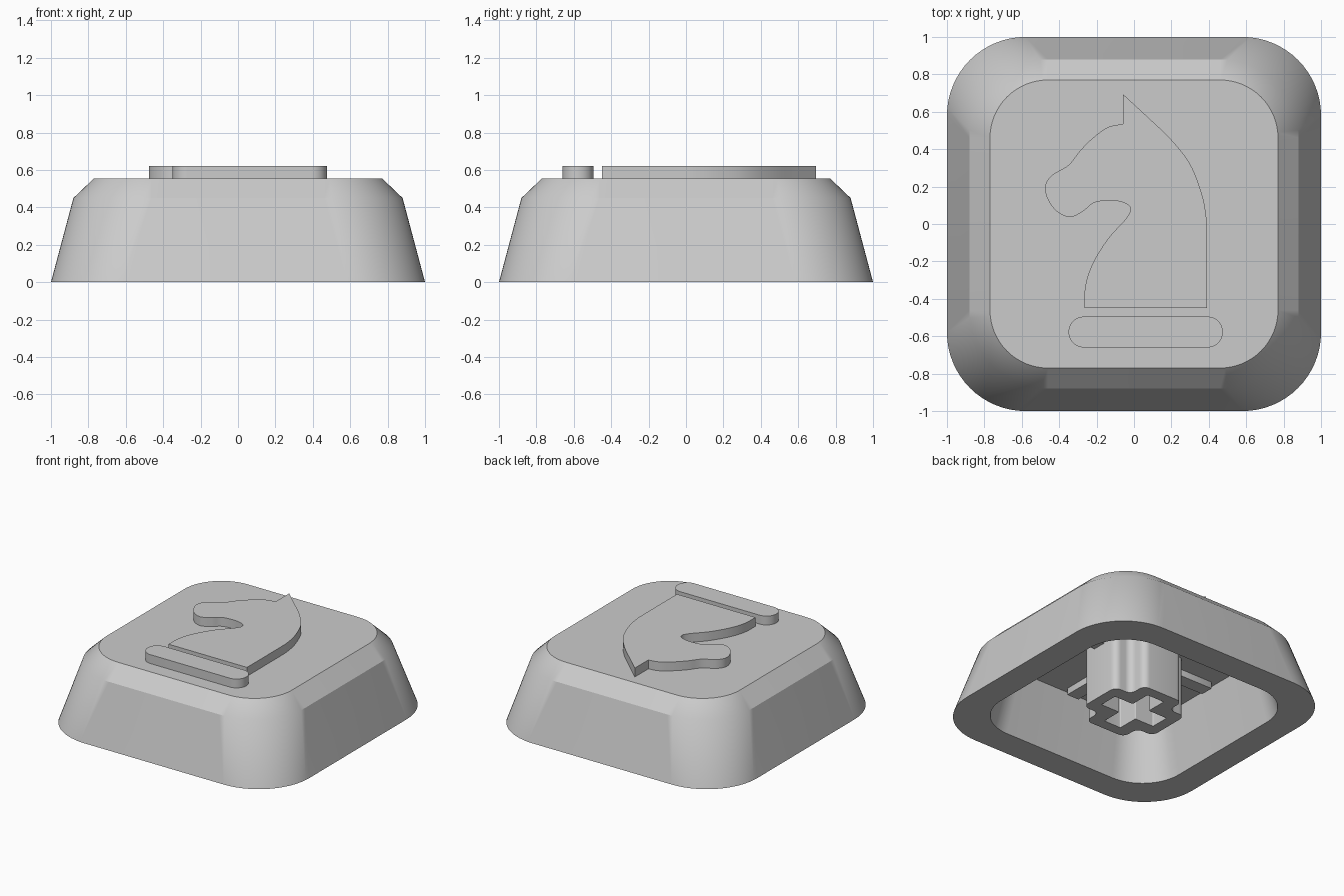
import bpy, bmesh, math
from mathutils import Vector

old = bpy.data.objects.get("Cube")
if old:
    bpy.data.objects.remove(old, do_unlink=True)

grey = bpy.data.materials.new("plain grey")
grey.use_nodes = True
COLOR = (0.6, 0.6, 0.6, 1)
grey.diffuse_color = COLOR
grey.node_tree.nodes["Principled BSDF"].inputs["Base Color"].default_value = COLOR


def fillet(corners, r, n):
    """Outline with every right-angled corner replaced by an arc."""
    pts = []
    for i, c in enumerate(corners):
        p = Vector(c)
        d1 = (Vector(corners[i - 1]) - p).normalized()
        d2 = (Vector(corners[(i + 1) % len(corners)]) - p).normalized()
        for k in range(n + 1):
            t = math.pi / 2 * k / n
            pts.append(p + r * (d1 + d2) - r * (d2 * math.cos(t) + d1 * math.sin(t)))
    return pts


def rect(x0, x1, y0, y1, r, n=16):
    return fillet([(x0, y0), (x1, y0), (x1, y1), (x0, y1)], r, n)


def square(h, r):
    return rect(-h, h, -h, h, r)


def plus(a, w, r):
    """Plus-shaped outline with arm reach a and arm half width w."""
    quarter = [(a, -w), (a, w), (w, w)]
    corners = []
    for k in range(4):
        c, s = round(math.cos(k * math.pi / 2)), round(math.sin(k * math.pi / 2))
        corners += [(x * c - y * s, x * s + y * c) for x, y in quarter]
    return fillet(corners, r, 6)


def spline(pts, steps=6):
    """Smooth curve through the points, without the last one."""
    p = [Vector(q) for q in pts]
    p = [2 * p[0] - p[1]] + p + [2 * p[-1] - p[-2]]
    out = []
    for i in range(1, len(p) - 2):
        a, b, c, d = p[i - 1:i + 3]
        for k in range(steps):
            t = k / steps
            out.append(0.5 * (2 * b + (c - a) * t + (2 * a - 5 * b + 4 * c - d) * t * t
                              + (3 * b - a - 3 * c + d) * t ** 3))
    return out


def loft(name, rings, cap_start=True, cap_end=True):
    """Skin a list of (outline, height) rings into one mesh object."""
    bm = bmesh.new()
    loops = [[bm.verts.new((p.x, p.y, z)) for p in outline] for outline, z in rings]
    n = len(loops[0])
    for lo, hi in zip(loops, loops[1:]):
        for i in range(n):
            j = (i + 1) % n
            bm.faces.new((lo[i], lo[j], hi[j], hi[i]))
    if cap_start:
        bm.faces.new(loops[0][::-1])
    if cap_end:
        bm.faces.new(loops[-1])
    bmesh.ops.recalc_face_normals(bm, faces=bm.faces)
    mesh = bpy.data.meshes.new(name)
    bm.to_mesh(mesh)
    bm.free()
    mesh.materials.append(grey)
    ob = bpy.data.objects.new(name, mesh)
    bpy.context.collection.objects.link(ob)
    bpy.ops.object.select_all(action='DESELECT')
    ob.select_set(True)
    bpy.context.view_layer.objects.active = ob
    bpy.ops.object.shade_smooth_by_angle(angle=math.radians(30))
    return ob


# Hollow cap: ceiling, inner wall, bottom rim, outer wall, bevel, top
loft("keycap_shell", [
    (square(0.69, 0.26), 0.45),
    (square(0.79, 0.32), 0.0),
    (square(1.00, 0.42), 0.0),
    (square(0.88, 0.42), 0.45),
    (square(0.77, 0.31), 0.555),
])

# Stem with a cross-shaped socket
loft("stem", [
    (plus(0.23, 0.072, 0.008), 0.44),
    (plus(0.23, 0.072, 0.008), 0.0),
    (plus(0.31, 0.17, 0.05), 0.0),
    (plus(0.31, 0.17, 0.05), 0.46),
], cap_end=False)

# Ribs under the ceiling, kept clear of the socket
for k, side in enumerate(("left", "back", "right", "front")):
    rib = loft(side + "_rib", [
        (rect(0.29, 0.65, -0.05, 0.05, 0.004, 2), 0.40),
        (rect(0.29, 0.65, -0.05, 0.05, 0.004, 2), 0.46)])
    rib.rotation_euler.z = k * math.pi / 2

# Raised emblem: horse head and its base bar
mane = [(-.06, .695), (.07, .575), (.20, .45), (.30, .32), (.36, .17), (.385, .05), (.39, -.05)]
front = [(-.265, -.45), (-.26, -.33), (-.22, -.21), (-.14, -.08), (-.05, .02), (-.02, .07),
         (-.035, .105), (-.11, .125), (-.21, .115), (-.27, .07), (-.34, .037), (-.41, .065),
         (-.46, .13), (-.475, .20), (-.44, .26), (-.35, .315), (-.29, .39), (-.22, .46),
         (-.14, .517), (-.06, .535)]
horse = spline(mane) + [Vector((.39, -.05)), Vector((.39, -.45))] + spline(front) + [Vector(front[-1])]
bar = rect(-.35, .475, -.66, -.495, 0.0824, 12)
for name, outline in (("horse_head", horse), ("base_bar", bar)):
    loft(name, [(outline, 0.55), (outline, 0.622)])
